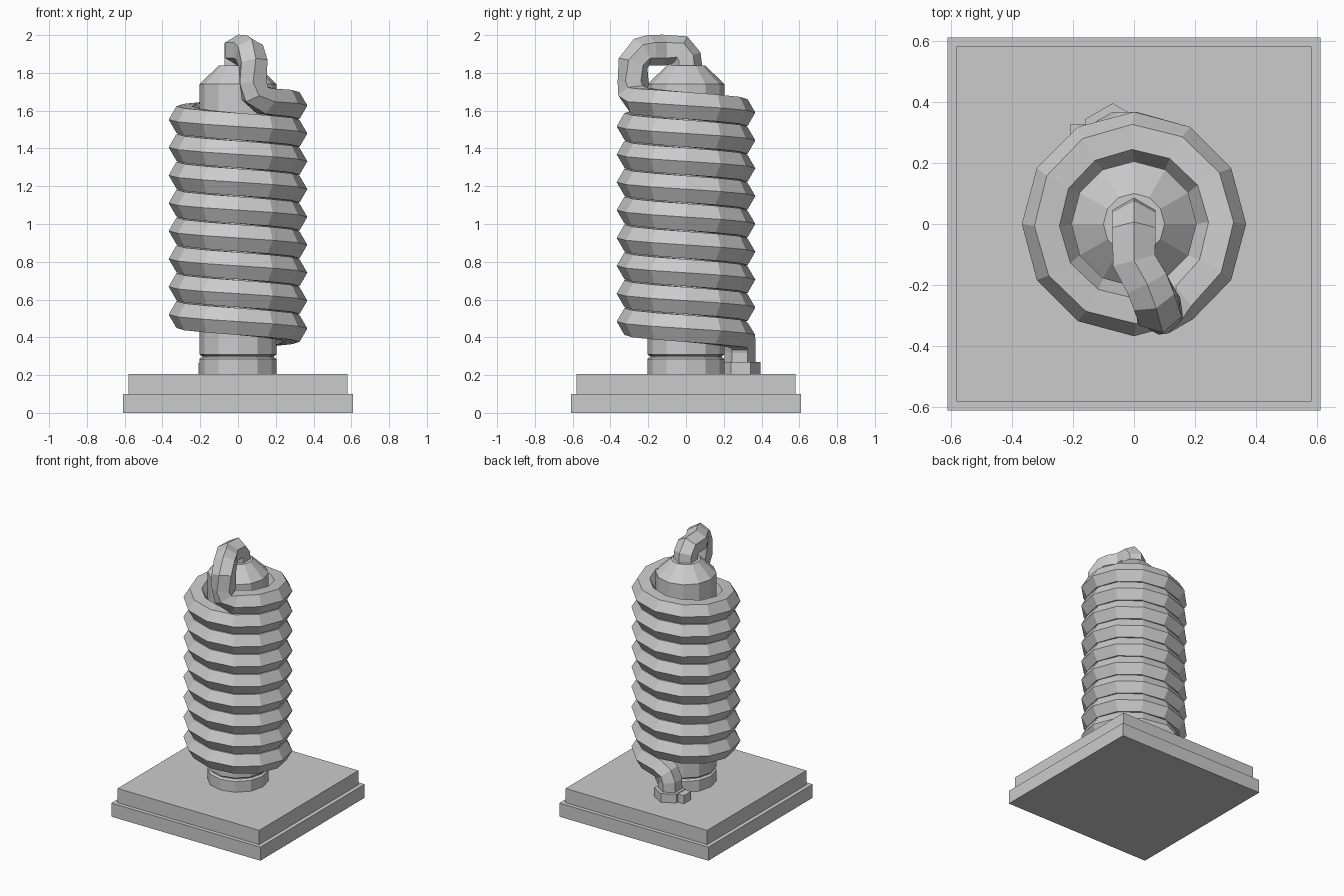
import bpy, bmesh, math
from mathutils import Vector

if "Cube" in bpy.data.objects:
    bpy.data.objects.remove(bpy.data.objects["Cube"])


def make_object(name, bm):
    bmesh.ops.recalc_face_normals(bm, faces=bm.faces)
    mesh = bpy.data.meshes.new(name)
    bm.to_mesh(mesh)
    bm.free()
    ob = bpy.data.objects.new(name, mesh)
    bpy.context.collection.objects.link(ob)
    return ob


def box(name, lo, hi):
    bm = bmesh.new()
    bmesh.ops.create_cube(bm, size=1)
    for v in bm.verts:
        v.co = [l + (c + 0.5) * (h - l) for c, l, h in zip(v.co, lo, hi)]
    return make_object(name, bm)


def skin(name, rings):
    """Bridge equal-sized rings of points and cap both ends."""
    bm = bmesh.new()
    loops = [[bm.verts.new(p) for p in ring] for ring in rings]
    n = len(loops[0])
    for a, b in zip(loops, loops[1:]):
        for i in range(n):
            j = (i + 1) % n
            bm.faces.new((a[i], a[j], b[j], b[i]))
    bm.faces.new(loops[0])
    bm.faces.new(loops[-1])
    return make_object(name, bm)


def lathe(name, profile, sides, centre=(0, 0), turn=0):
    return skin(name, [[(centre[0] + r * math.cos(turn + math.tau * i / sides),
                         centre[1] + r * math.sin(turn + math.tau * i / sides), z)
                        for i in range(sides)] for r, z in profile])


def tube(name, path, radius, sides=6):
    """Sweep a polygon; each path entry is (point, direction of first corner)."""
    pts = [Vector(p) for p, _ in path]
    rings = []
    for k, (p, ref) in enumerate(path):
        d_in = (pts[k] - pts[max(k - 1, 0)]).normalized()
        d_out = (pts[min(k + 1, len(pts) - 1)] - pts[k]).normalized()
        t = (d_in + d_out).normalized()
        ref = Vector(ref)
        n = (ref - t * t.dot(ref)).normalized()
        b = t.cross(n)
        rings.append([pts[k] + radius * (n * math.cos(math.tau * i / sides)
                                         + b * math.sin(math.tau * i / sides))
                      for i in range(sides)])
    return skin(name, rings)


# Stepped square base
box("base_lower", (-0.61, -0.61, 0), (0.61, 0.61, 0.1))
box("base_upper", (-0.58, -0.58, 0.1), (0.58, 0.58, 0.205))

# Core column with a groove near the foot and a conical cap
lathe("core", [(0.205, 0.2), (0.205, 0.285), (0.19, 0.295), (0.19, 0.3), (0.205, 0.31),
               (0.205, 1.74), (0.1, 1.84)], 12)

# Coil: foot riser, clockwise helix, then an arch into the cap
R, PITCH = 0.285, 0.1475
path = [((-0.07, R, 0.2), (0, 1, 0)),
        ((-0.07, R, 0.33), (0, 1, 0)),
        ((-0.05, R, 0.38), (0, 1, 0))]
for s in range(102):
    a = math.pi / 2 - s * math.tau / 12
    d = (math.cos(a), math.sin(a), 0)
    path.append(((R * d[0], R * d[1], 0.41 + PITCH * s / 12), d))
path += [((0.09, -0.28, 1.69), (0.2, -1, 0)),
         ((0.08, -0.28, 1.75), (0, -1, 0)),
         ((0.08, -0.28, 1.85), (0.2, -1, 0.2)),
         ((0.06, -0.235, 1.91), (0.2, -0.6, 0.8)),
         ((0.04, -0.19, 1.92), (0, 0, 1)),
         ((0, -0.12, 1.92), (0, 0, 1)),
         ((0, -0.03, 1.92), (0, 0.3, 1)),
         ((0, 0, 1.88), (0, 1, 0.6)),
         ((0, 0.005, 1.82), (0, 1, 0))]
tube("coil", path, 0.082)

# Hexagonal collar at the coil foot with its side tab
lathe("foot_collar", [(0.105, 0.2), (0.105, 0.27)], 6, (-0.07, 0.29), math.pi / 2)
box("collar_tab", (-0.21, 0.24, 0.2), (-0.14, 0.325, 0.265))
